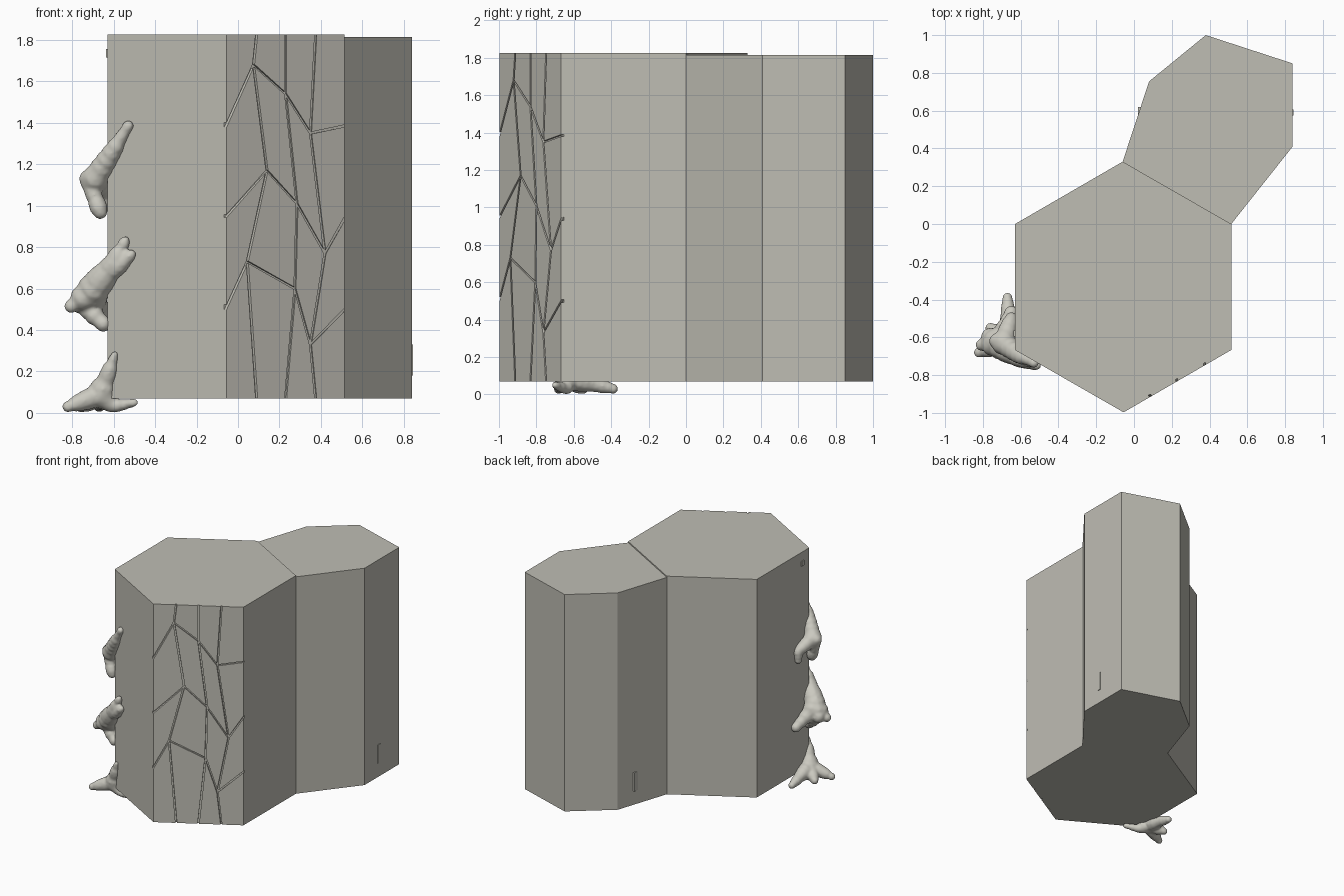
import bpy, bmesh, math, random
from mathutils import Vector

if "Cube" in bpy.data.objects:
    bpy.data.objects.remove(bpy.data.objects["Cube"])
random.seed(4)


def material(name, rgb):
    m = bpy.data.materials.new(name)
    m.diffuse_color = (*rgb, 1)
    m.use_nodes = True
    m.node_tree.nodes["Principled BSDF"].inputs["Base Color"].default_value = m.diffuse_color
    return m


stone = material("grey stone", (0.52, 0.51, 0.455))
lichen = material("pale growth", (0.60, 0.59, 0.53))


def finish(name, bm, mat):
    bmesh.ops.recalc_face_normals(bm, faces=bm.faces)
    me = bpy.data.meshes.new(name)
    bm.to_mesh(me)
    bm.free()
    ob = bpy.data.objects.new(name, me)
    bpy.context.collection.objects.link(ob)
    me.materials.append(mat)
    return ob


def loft(bm, a, b):
    """Closed solid between two matching loops of points."""
    va, vb = [bm.verts.new(p) for p in a], [bm.verts.new(p) for p in b]
    bm.faces.new(va)
    bm.faces.new(vb)
    n = len(va)
    for i in range(n):
        j = (i + 1) % n
        bm.faces.new((va[i], va[j], vb[j], vb[i]))


def column(name, pts, z0, z1):
    bm = bmesh.new()
    loft(bm, [(x, y, z0) for x, y in pts], [(x, y, z1) for x, y in pts])
    return finish(name, bm, stone)


Z0, Z1, DEPTH, GAP = 0.07, 1.825, 0.012, 0.005
hexa = [Vector(p) for p in ((-0.63, 0), (-0.06, 0.33), (0.515, 0),
                            (0.515, -0.667), (-0.055, -0.997), (-0.63, -0.667))]


def cracked_edge(depth):
    """Ends of the cracked face, slid inward along the neighbouring faces."""
    d = depth / math.sin(math.radians(60))
    a = hexa[4] + (hexa[5] - hexa[4]).normalized() * d
    b = hexa[3] + (hexa[2] - hexa[3]).normalized() * d
    return a, b


# tall column, its cracked face set back to the groove floor
a, b = cracked_edge(DEPTH)
column("large_column", hexa[:3] + [b, a] + hexa[5:], Z0, Z1)
column("small_column", [(-0.06, 0.33), (0.08, 0.755), (0.38, 1.0), (0.84, 0.85),
                        (0.84, 0.41), (0.515, 0)], Z0, 1.815)

# crack junctions on the face, front view x and z, as a 5 x 5 grid
L, R = -0.055, 0.515
rows = [[(L, Z1), (0.09, Z1), (0.23, Z1), (0.375, Z1), (R, Z1)],
        [(L, 1.39), (0.075, 1.68), (0.23, 1.54), (0.35, 1.35), (R, 1.385)],
        [(L, 0.95), (0.14, 1.17), (0.285, 1.01), (0.42, 0.77), (R, 0.94)],
        [(L, 0.51), (0.045, 0.73), (0.275, 0.6), (0.35, 0.33), (R, 0.5)],
        [(L, Z0), (0.09, Z0), (0.23, Z0), (0.375, Z0), (R, Z0)]]


def shrink(pts, gaps):
    """Offset each side of a clockwise quad inward by its own gap."""
    lines = []
    for i in range(4):
        p, q = Vector(pts[i]), Vector(pts[(i + 1) % 4])
        d = (q - p).normalized()
        lines.append((p + Vector((d.y, -d.x)) * gaps[i], d))
    out = []
    for i in range(4):
        (p, d), (q, e) = lines[i - 1], lines[i]
        w = q - p
        t = (w.x * e.y - w.y * e.x) / (d.x * e.y - d.y * e.x)
        out.append(p + d * t)
    return out


def on_face(p, depth):
    s, e = cracked_edge(depth)
    q = s.lerp(e, (p.x - L) / (R - L))
    return (q.x, q.y, p.y)


# stone slabs between the cracks
bm = bmesh.new()
for i in range(4):
    for j in range(4):
        quad = [rows[i][j], rows[i][j + 1], rows[i + 1][j + 1], rows[i + 1][j]]
        gaps = [GAP * (i > 0), GAP * (j < 3), GAP * (i < 3), GAP * (j > 0)]
        c = shrink(quad, gaps)
        loft(bm, [on_face(p, 0) for p in c], [on_face(p, DEPTH) for p in c])
finish("cracked_slabs", bm, stone)


# lumpy growths: chains of blobs fused into one skin
def growth(name, chains):
    bm = bmesh.new()
    for ch in chains:
        for p, q in zip(ch, ch[1:]):
            for k in range(9):
                t = k / 8
                x, y, z, r = (u + (v - u) * t for u, v in zip(p, q))
                r *= random.uniform(0.9, 1.12)
                g = bmesh.ops.create_icosphere(bm, subdivisions=2, radius=r)
                bmesh.ops.translate(bm, verts=g["verts"], vec=(x, y, max(z, r)))
    ob = finish(name, bm, lichen)
    rm = ob.modifiers.new("fuse", "REMESH")
    rm.mode, rm.voxel_size, rm.use_smooth_shade = "VOXEL", 0.009, True
    sm = ob.modifiers.new("soften", "SMOOTH")
    sm.factor, sm.iterations = 0.5, 5


core = (-0.66, -0.63, 0.09, 0.065)
growth("lower_growth", [
    [(-0.595, -0.695, 0.28, 0.02), (-0.625, -0.67, 0.19, 0.04), core],
    [core, (-0.82, -0.68, 0.03, 0.028)],
    [core, (-0.76, -0.55, 0.03, 0.03)],
    [core, (-0.67, -0.39, 0.03, 0.03)],
    [core, (-0.60, -0.64, 0.03, 0.035), (-0.50, -0.70, 0.05, 0.02)]])
core = (-0.71, -0.635, 0.58, 0.075)
growth("middle_growth", [
    [(-0.545, -0.735, 0.83, 0.024), (-0.60, -0.71, 0.72, 0.055), core],
    [(-0.515, -0.75, 0.765, 0.025), (-0.60, -0.71, 0.69, 0.05)],
    [core, (-0.805, -0.64, 0.515, 0.032)],
    [core, (-0.76, -0.60, 0.53, 0.05), (-0.65, -0.64, 0.43, 0.038)],
    [core, (-0.65, -0.47, 0.46, 0.035)]])
core = (-0.69, -0.63, 1.13, 0.06)
growth("upper_growth", [
    [(-0.53, -0.735, 1.385, 0.026), (-0.60, -0.70, 1.27, 0.042), core],
    [core, (-0.725, -0.62, 1.13, 0.04), (-0.665, -0.65, 0.97, 0.04)],
    [core, (-0.65, -0.50, 1.06, 0.035), (-0.65, -0.50, 0.98, 0.025)]])

# tiny embedded chips just breaking the surface
bm = bmesh.new()
for x, y, z, sx, sy, sz in ((0.84, 0.59, 0.255, 0.01, 0.03, 0.15),
                            (0.03, 0.60, 0.255, 0.015, 0.04, 0.15),
                            (-0.632, -0.58, 1.735, 0.01, 0.03, 0.04)):
    g = bmesh.ops.create_cube(bm, size=1)
    bmesh.ops.scale(bm, verts=g["verts"], vec=(sx, sy, sz))
    bmesh.ops.translate(bm, verts=g["verts"], vec=(x, y, z))
finish("surface_chips", bm, stone)
